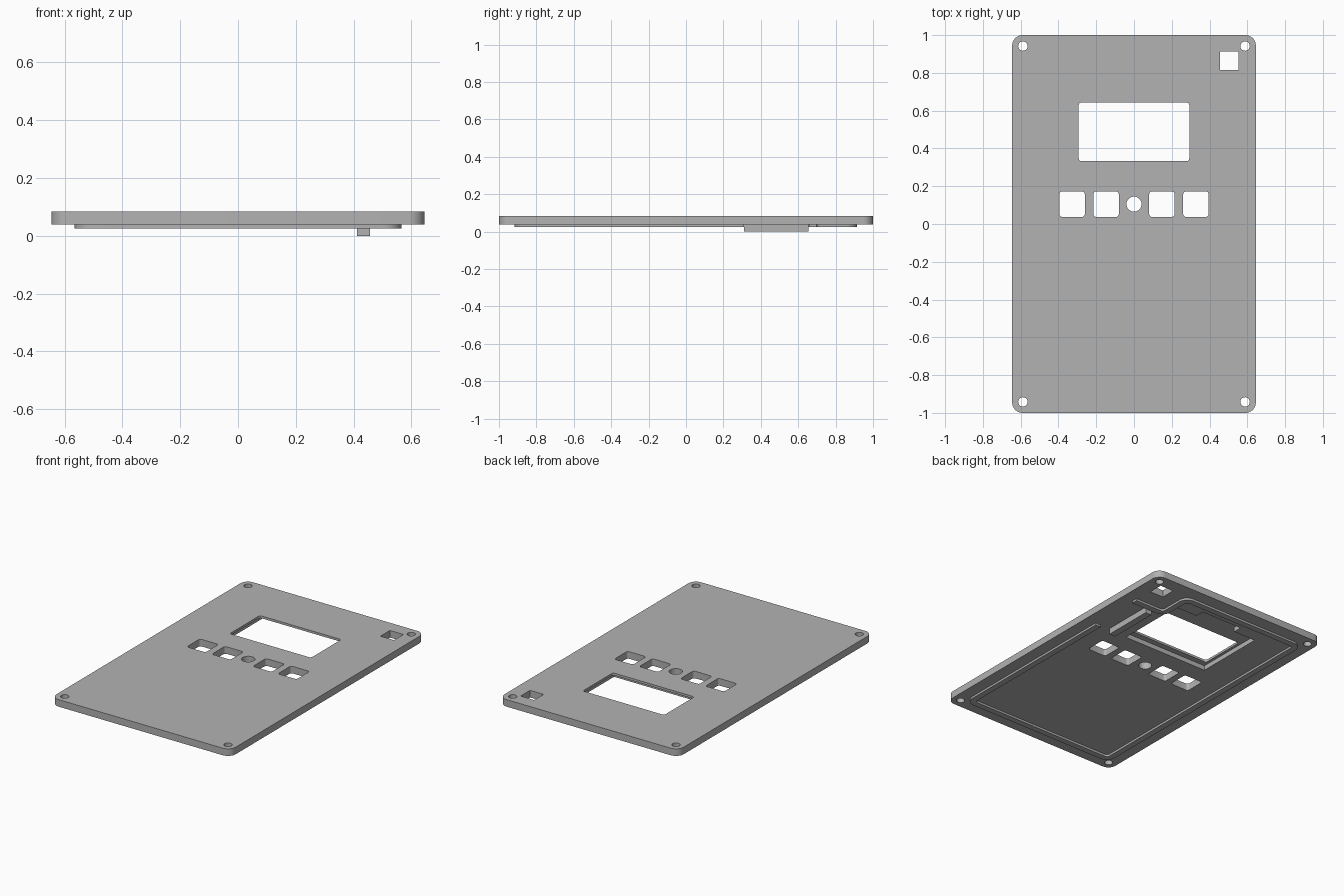
import bpy, bmesh
from math import sin, cos, pi
from mathutils import Vector

if "Cube" in bpy.data.objects:
    bpy.data.objects.remove(bpy.data.objects["Cube"], do_unlink=True)

TOP, BASE, SKIN, RIM = 0.085, 0.039, 0.07, 0.025
GREY = (0.45, 0.45, 0.45, 1)
grey = bpy.data.materials.new("plain grey")
grey.use_nodes = True
grey.diffuse_color = GREY
grey.node_tree.nodes["Principled BSDF"].inputs["Base Color"].default_value = GREY


def make_object(name, bm):
    bmesh.ops.recalc_face_normals(bm, faces=bm.faces)
    mesh = bpy.data.meshes.new(name)
    bm.to_mesh(mesh)
    bm.free()
    mesh.materials.append(grey)
    obj = bpy.data.objects.new(name, mesh)
    bpy.context.collection.objects.link(obj)
    return obj


def prism(name, points, z0, z1):
    bm = bmesh.new()
    face = bm.faces.new([bm.verts.new((x, y, z0)) for x, y in points])
    new = bmesh.ops.extrude_face_region(bm, geom=[face])["geom"]
    verts = [v for v in new if isinstance(v, bmesh.types.BMVert)]
    bmesh.ops.translate(bm, vec=(0, 0, z1 - z0), verts=verts)
    return make_object(name, bm)


def rounded(cx, cy, w, h, r, steps=8):
    """Outline of a rectangle with round corners; r = w/2 = h/2 gives a circle."""
    pts = []
    for i, (sx, sy) in enumerate([(1, 1), (-1, 1), (-1, -1), (1, -1)]):
        for k in range(steps + 1):
            a = (i + k / steps) * pi / 2
            p = (cx + sx * (w / 2 - r) + r * cos(a), cy + sy * (h / 2 - r) + r * sin(a))
            if not pts or (Vector(p) - Vector(pts[-1])).length > 1e-5:
                pts.append(p)
    if (Vector(pts[0]) - Vector(pts[-1])).length < 1e-5:
        pts.pop()
    return pts


def box(x0, x1, y0, y1):
    return [(x0, y0), (x1, y0), (x1, y1), (x0, y1)]


def fillet(path, r, steps=6):
    """Round the right-angled inner corners of an open path."""
    out = [Vector(path[0])]
    for a, b, c in zip(path, path[1:], path[2:]):
        b = Vector(b)
        u, v = (Vector(a) - b).normalized(), (Vector(c) - b).normalized()
        for k in range(steps + 1):
            t = k / steps * pi / 2
            out.append(b + r * (u + v) - r * (v * cos(t) + u * sin(t))
                       if k not in (0, steps) else b + r * (u if k == 0 else v))
    return out + [Vector(path[-1])]


def strip(path, width):
    """Outline of a band that follows an open path."""
    left, right = [], []
    for i, p in enumerate(path):
        d0 = (p - path[max(i - 1, 0)]).normalized()
        d1 = (path[min(i + 1, len(path) - 1)] - p).normalized()
        d = (d0 + d1).normalized()
        n = Vector((-d.y, d.x)) * width / 2
        left.append(tuple(p + n))
        right.append(tuple(p - n))
    return left + right[::-1]


# Panel
panel = prism("panel", rounded(0, 0, 1.29, 2, 0.055), BASE, TOP)

# Openings through the panel
openings = [rounded(0, 0.488, 0.586, 0.31, 0.015, 4),
            rounded(0, 0.105, 0.08, 0.08, 0.04),
            box(0.455, 0.553, 0.815, 0.912)]
openings += [rounded(x, 0.105, 0.135, 0.135, 0.015, 4) for x in (-0.328, -0.148, 0.148, 0.328)]
openings += [rounded(x, y, 0.05, 0.05, 0.025, 6) for x in (-0.588, 0.588) for y in (-0.942, 0.942)]
cutters = [prism("opening_cutter", pts, -0.1, 0.2) for pts in openings]

# Screen pocket in the underside, with a connector notch
pocket = [(-0.312, 0.295), (0.312, 0.295), (0.312, 0.77), (0.15, 0.77),
          (0.15, 0.83), (-0.15, 0.83), (-0.15, 0.77), (-0.312, 0.77)]
cutters.append(prism("pocket_cutter", pocket, -0.1, SKIN))

for cutter in cutters:
    cutter.hide_render = True
    mod = panel.modifiers.new("cut", "BOOLEAN")
    mod.operation, mod.solver, mod.object = "DIFFERENCE", "EXACT", cutter
bpy.context.view_layer.update()
cut = bpy.data.meshes.new_from_object(panel.evaluated_get(bpy.context.evaluated_depsgraph_get()))
panel.modifiers.clear()
panel.data = cut
for cutter in cutters:
    bpy.data.objects.remove(cutter, do_unlink=True)

# Locating rim under the panel, stepping around the square opening
rim_path = [(0.545, 0.31), (0.545, -0.898), (-0.545, -0.898), (-0.545, 0.895),
            (0.335, 0.895), (0.335, 0.677), (0.565, 0.677)]
rim = prism("locating_rim", strip(fillet(rim_path, 0.04), 0.04), RIM, BASE + 0.005)

# Support bar beside the screen pocket
bar = prism("support_bar", box(0.411, 0.456, 0.31, 0.655), 0, BASE + 0.005)

# Smooth round walls, keep edges sharp
bpy.ops.object.select_all(action="DESELECT")
for obj in (panel, rim, bar):
    obj.select_set(True)
bpy.context.view_layer.objects.active = panel
bpy.ops.object.shade_smooth_by_angle(angle=pi / 6)
